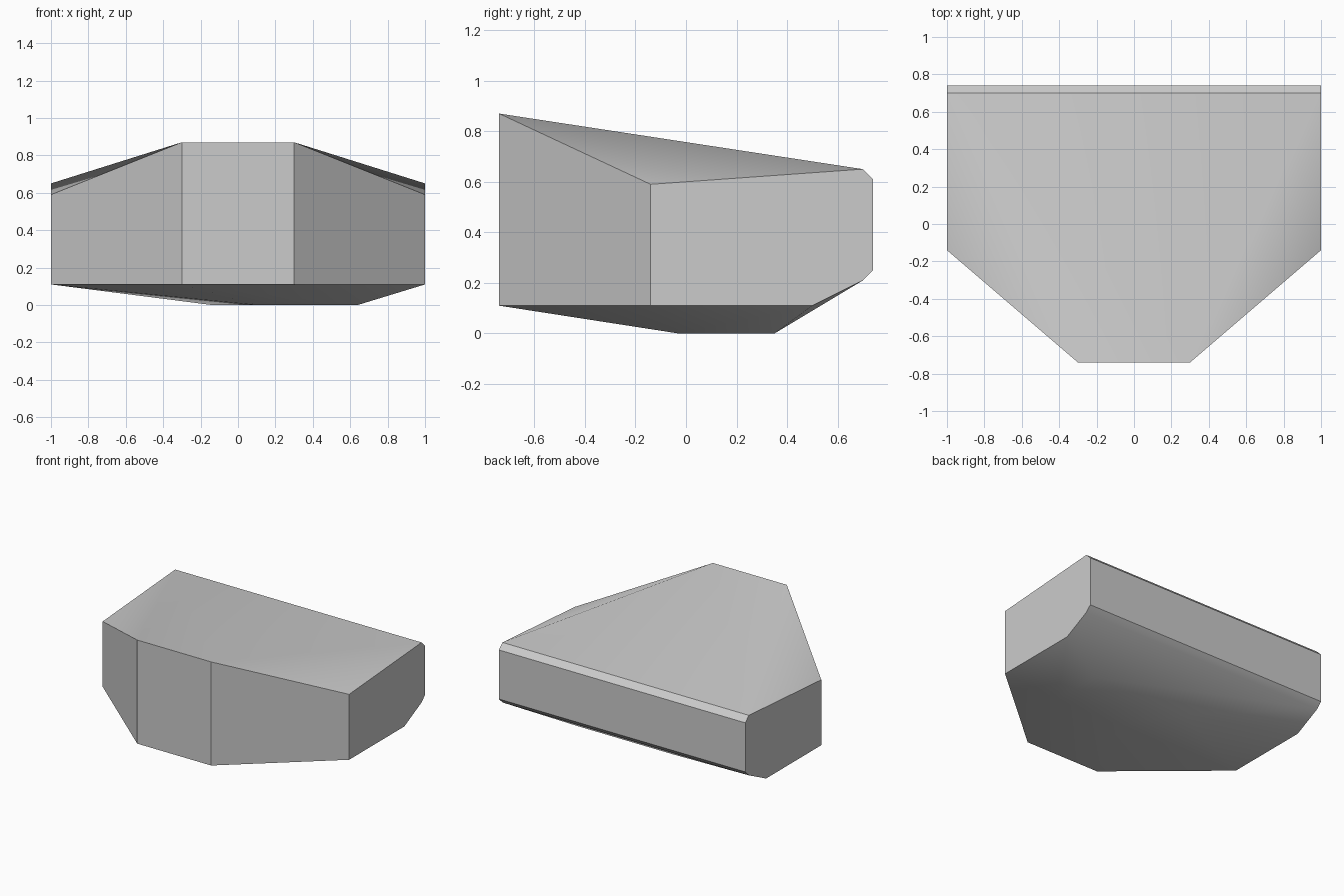
import bpy, bmesh, math

cube = bpy.data.objects.get("Cube")
if cube:
    bpy.data.objects.remove(cube, do_unlink=True)

# One plain grey for the whole block
grey = bpy.data.materials.new("plain grey")
grey.use_nodes = True
colour = (0.6, 0.6, 0.6, 1)
grey.diffuse_color = colour
grey.node_tree.nodes["Principled BSDF"].inputs["Base Color"].default_value = colour

# Half of the symmetrical shell
nose = [(0.3, -0.74, z) for z in (0.11, 0.87)]
shoulder = [(1, -0.14, z) for z in (0.11, 0.59)]
tail = [(1, y, z) for y, z in
        ((0.5, 0.11), (0.7, 0.21), (0.74, 0.25), (0.74, 0.61), (0.7, 0.65))]
half = nose + shoulder + tail

# Flat underside, offset toward one side
base = [(0.64, 0.35, 0), (-0.14, 0.35, 0), (0.1, -0.03, 0), (0.64, -0.03, 0)]

# Wrap the mirrored corners and the underside in one faceted skin
bm = bmesh.new()
for side in (1, -1):
    for x, y, z in half:
        bm.verts.new((side * x, y, z))
for corner in base:
    bm.verts.new(corner)
bmesh.ops.convex_hull(bm, input=bm.verts[:])
bmesh.ops.dissolve_limit(bm, angle_limit=math.radians(1),
                         verts=bm.verts[:], edges=bm.edges[:])
bmesh.ops.recalc_face_normals(bm, faces=bm.faces[:])

mesh = bpy.data.meshes.new("faceted_block")
bm.to_mesh(mesh)
bm.free()
mesh.materials.append(grey)
block = bpy.data.objects.new("faceted_block", mesh)
bpy.context.collection.objects.link(block)

# Soft blends over shallow folds, crisp outer edges
bpy.context.view_layer.objects.active = block
block.select_set(True)
bpy.ops.object.shade_smooth_by_angle(angle=math.radians(32))
